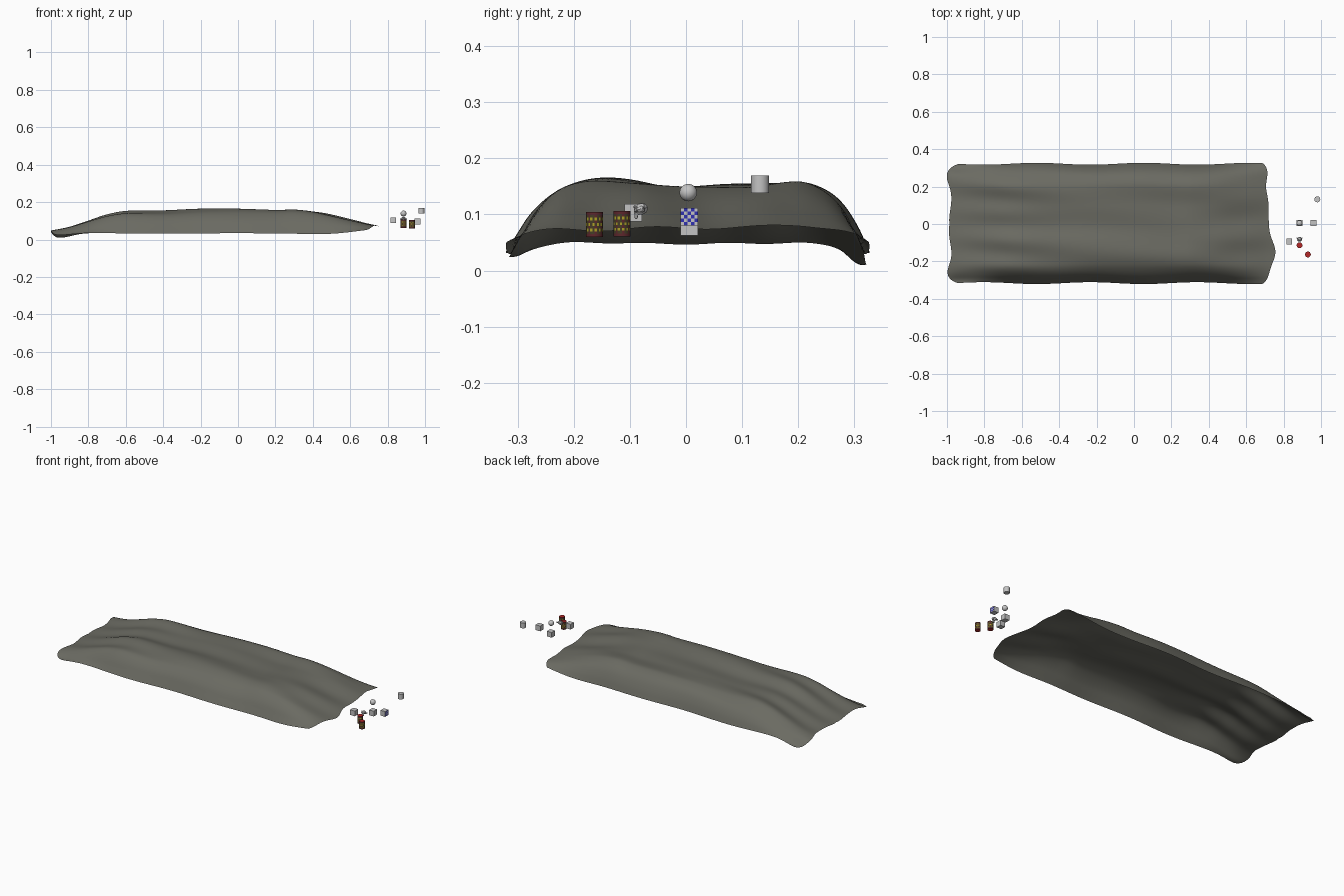
import bpy, bmesh, math
from mathutils import Matrix

if "Cube" in bpy.data.objects:
    bpy.data.objects.remove(bpy.data.objects["Cube"])


def material(name, r, g, b):
    m = bpy.data.materials.new(name)
    m.diffuse_color = (r, g, b, 1)
    m.use_nodes = True
    m.node_tree.nodes["Principled BSDF"].inputs["Base Color"].default_value = m.diffuse_color
    return m


CLOTH = material("grey_green_cloth", 0.145, 0.145, 0.122)
GREY = material("light_grey", 0.55, 0.55, 0.55)
BLUE = material("blue", 0.03, 0.03, 0.45)
RED = material("red", 0.45, 0.02, 0.02)
MAROON = material("maroon", 0.11, 0.02, 0.025)
BROWN = material("dark_brown", 0.06, 0.045, 0.02)
YELLOW = material("yellow", 0.42, 0.36, 0.02)


def add_object(name, bm, mats, smooth=True):
    me = bpy.data.meshes.new(name)
    bm.normal_update()
    bm.to_mesh(me)
    bm.free()
    ob = bpy.data.objects.new(name, me)
    bpy.context.collection.objects.link(ob)
    for m in mats:
        me.materials.append(m)
    if smooth:
        bpy.ops.object.select_all(action='DESELECT')
        ob.select_set(True)
        bpy.context.view_layer.objects.active = ob
        bpy.ops.object.shade_smooth_by_angle(angle=math.radians(40))
    return ob


def curve(pts, t):
    """Smooth interpolation (Catmull-Rom style) through (t, value) points."""
    if t <= pts[0][0]:
        return pts[0][1]
    if t >= pts[-1][0]:
        return pts[-1][1]
    n = len(pts)

    def slope(i):
        a, b = pts[max(i - 1, 0)], pts[min(i + 1, n - 1)]
        return (b[1] - a[1]) / (b[0] - a[0])
    for i in range(n - 1):
        (t0, v0), (t1, v1) = pts[i], pts[i + 1]
        if t <= t1:
            h = t1 - t0
            s = (t - t0) / h
            return ((2*s**3 - 3*s*s + 1) * v0 + (s**3 - 2*s*s + s) * h * slope(i)
                    + (3*s*s - 2*s**3) * v1 + (s**3 - s*s) * h * slope(i + 1))


def bump(t, c, w):
    return math.exp(-((t - c) / w) ** 2)


# Draped cloth: length profile times cross profile, plus folds
LONG = [(-1, .047), (-.9, .066), (-.8, .098), (-.7, .131), (-.6, .15), (-.4, .154),
        (-.2, .163), (0, .163), (.2, .158), (.32, .161), (.45, .145), (.6, .108), (.7, .083), (.76, .072)]
CROSS = [(-1, 0), (-.94, .25), (-.87, .53), (-.78, .76), (-.68, .91), (-.52, 1), (-.3, .99),
         (0, .91), (.3, .93), (.62, .98), (.76, .86), (.86, .66), (.94, .35), (1, .0)]
EDGE = [(-1, .034), (-.8, .035), (-.4, .031), (0, .034), (.3, .031), (.5, .031), (.68, .05), (.76, .062)]

NX, NY = 150, 80
bm = bmesh.new()
grid = []
for i in range(NX + 1):
    s = i / NX
    row = []
    for j in range(NY + 1):
        v = math.sin(math.pi / 2 * (2 * j / NY - 1) * 0.8) / math.sin(math.pi * 0.4)
        y = 0.32 * v
        corner = 0.055 * abs(v) ** 14
        left = -0.985 - 0.012 * math.cos(y * 22 + .3) * (v * v) ** .2 + corner
        left -= 0.008 * (bump(y, .25, .05) + bump(y, -.25, .05))
        right = 0.72 + 0.036 * bump(y, -.15, .08) - 0.014 * bump(y, .2, .06) - corner * .6
        x = left + (right - left) * s
        y += v * v * v * (0.005 * math.sin(x * 11 + 1) - 0.004)
        y += .006 * v * v * (v > 0)
        e, top = curve(EDGE, x), curve(LONG, x)
        z = e + (top - e) * curve(CROSS, v)
        inside = 1 - v ** 6
        # folds run along the length and are stronger toward both ends
        endl = bump(x, -.8, .35)
        endr = bump(x, .62, .25)
        fade = min(1, 0.35 + 4 * min(s, 1 - s))
        z += inside * fade * (0.007 * endl * math.sin(y * 42 + x * 2.5 + .8)
                              + 0.005 * endr * math.sin(y * 34 - x * 4)
                              + 0.003 * math.sin(y * 30 + x * 5) - .002)
        # drooping left corners
        d = bump(x, -.95, .09)
        z -= d * (0.028 * bump(v, .96, .1) + 0.012 * bump(v, -.96, .1))
        row.append(bm.verts.new((x, y, z)))
    grid.append(row)
for i in range(NX):
    for j in range(NY):
        bm.faces.new((grid[i][j], grid[i + 1][j], grid[i + 1][j + 1], grid[i][j + 1]))
add_object("draped_cloth", bm, [CLOTH])


# Small cubes
def cube(name, loc, size=0.031):
    bm = bmesh.new()
    bmesh.ops.create_cube(bm, size=size, matrix=Matrix.Translation(loc))
    return bm


add_object("plain_cube_low", cube("", (.885, .006, .078)), [GREY], False)
add_object("plain_cube_left", cube("", (.83, -.094, .103)), [GREY], False)

# Checked cube: +x face cut into a blue and grey chequer
bm = cube("", (.96, .006, .096))
bmesh.ops.subdivide_edges(bm, edges=bm.edges[:], cuts=4, use_grid_fill=True)
bm.normal_update()
for f in bm.faces:
    if f.normal.x > .9:
        c = f.calc_center_median()
        k = round((c.y - .006) / .0062) + round((c.z - .096) / .0062)
        f.material_index = k % 2
add_object("checked_cube", bm, [GREY, BLUE], False)

# Small ball
bm = bmesh.new()
bmesh.ops.create_uvsphere(bm, u_segments=32, v_segments=16, radius=.0155,
                          matrix=Matrix.Translation((.885, .004, .139)))
add_object("ball", bm, [GREY])

# Plain cylinder
bm = bmesh.new()
bmesh.ops.create_cone(bm, cap_ends=True, segments=32, radius1=.016, radius2=.016, depth=.031,
                      matrix=Matrix.Translation((.98, .132, .154)))
add_object("plain_cylinder", bm, [GREY])

# Small monkey head
bm = bmesh.new()
bmesh.ops.create_monkey(bm, matrix=Matrix.Translation((.885, -.081, .106))
                        @ Matrix.Scale(.0145, 4))
add_object("monkey_head", bm, [GREY], False)


# Striped drums: stacked bands, yellow dashes on alternate rows, red lids
def drum(name, x, y, z0, z1, r=.0155, seg=24, rows=9):
    bm = bmesh.new()
    rings = []
    for k in range(rows + 1):
        z = z0 + (z1 - z0) * k / rows
        rings.append([bm.verts.new((x + r * math.cos(a * math.tau / seg),
                                    y + r * math.sin(a * math.tau / seg), z)) for a in range(seg)])
    for k in range(rows):
        for a in range(seg):
            b = (a + 1) % seg
            f = bm.faces.new((rings[k][a], rings[k][b], rings[k + 1][b], rings[k + 1][a]))
            if k in (0, rows - 1):
                f.material_index = 1
            elif k % 2 == 0:
                f.material_index = 3 if (a + k // 2) % 2 else 2
            else:
                f.material_index = 1 if a % 3 == 0 else 2
    bm.faces.new(rings[-1])
    bm.faces.new(rings[0][::-1])
    add_object(name, bm, [RED, MAROON, BROWN, YELLOW])


drum("striped_drum_front", .93, -.163, .060, .104)
drum("striped_drum_back", .885, -.114, .061, .106)
